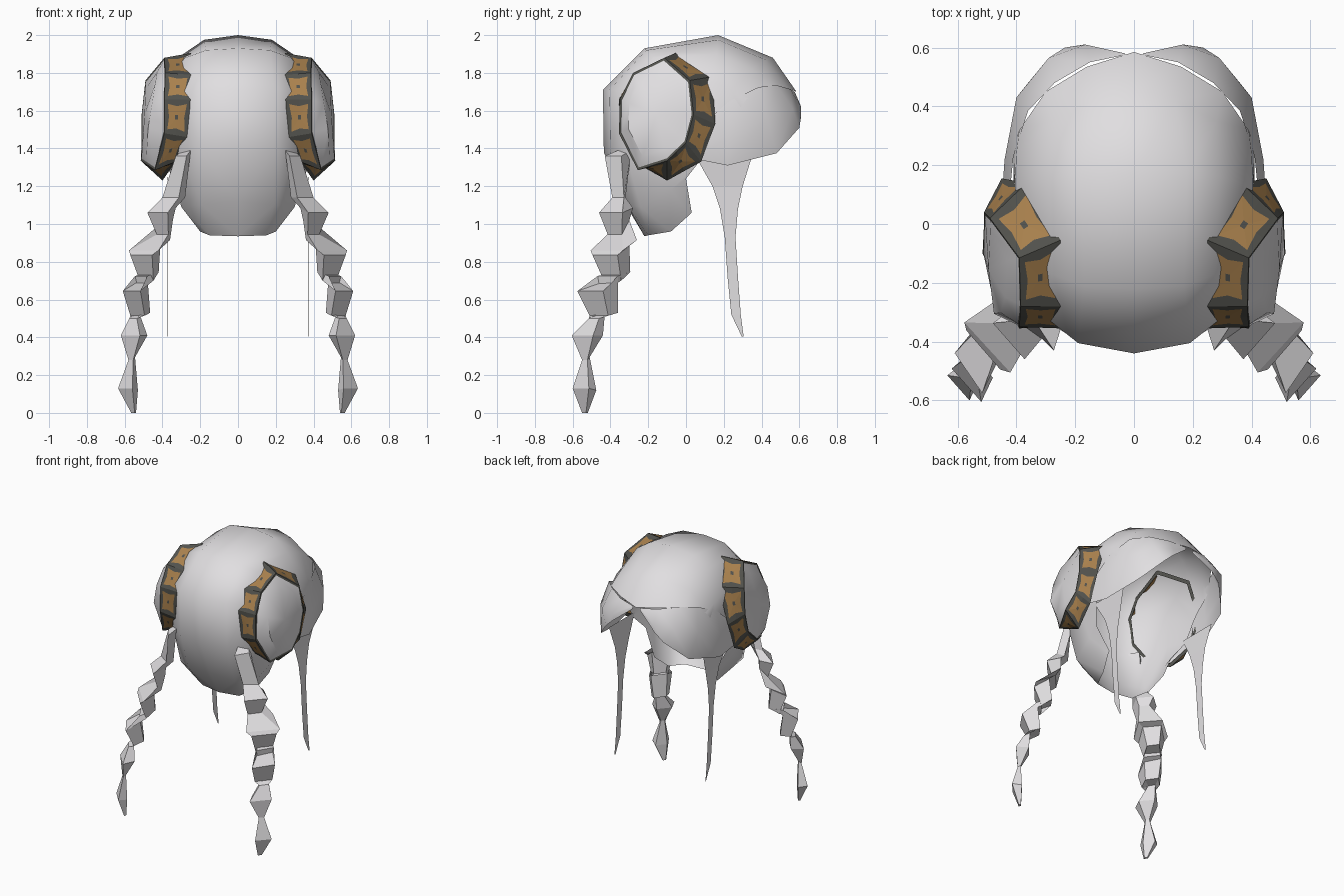
import bpy, bmesh, math
from mathutils import Vector as V

if "Cube" in bpy.data.objects:
    bpy.data.objects.remove(bpy.data.objects["Cube"])


def material(name, rgb):
    m = bpy.data.materials.new(name)
    m.diffuse_color = (*rgb, 1)
    m.use_nodes = True
    m.node_tree.nodes["Principled BSDF"].inputs["Base Color"].default_value = m.diffuse_color
    return m


HAIR = material("silver_hair", (0.75, 0.735, 0.75))
DARK = material("dark_grey_metal", (0.085, 0.085, 0.075))
GOLD = material("bronze_gold", (0.40, 0.22, 0.075))


def build(name, verts, faces, mats, idx=None, smooth=None):
    """Make one half from verts and faces, weld it and mirror it over x."""
    me = bpy.data.meshes.new(name)
    me.from_pydata([tuple(v) for v in verts], [], faces)
    for m in mats:
        me.materials.append(m)
    if idx:
        for p, i in zip(me.polygons, idx):
            p.material_index = i
    bm = bmesh.new()
    bm.from_mesh(me)
    bmesh.ops.remove_doubles(bm, verts=bm.verts, dist=0.0005)
    bmesh.ops.recalc_face_normals(bm, faces=bm.faces)
    bm.to_mesh(me)
    bm.free()
    ob = bpy.data.objects.new(name, me)
    bpy.context.collection.objects.link(ob)
    mod = ob.modifiers.new("mirror", 'MIRROR')
    mod.use_clip = True
    if smooth:
        bpy.ops.object.select_all(action='DESELECT')
        ob.select_set(True)
        bpy.context.view_layer.objects.active = ob
        bpy.ops.object.shade_smooth_by_angle(angle=math.radians(smooth))
    return ob


def loft(rows, closed=False):
    """Quads between equal rows of points."""
    n = len(rows[0])
    verts = [p for r in rows for p in r]
    faces = []
    for i in range(len(rows) - 1):
        for j in range(n if closed else n - 1):
            k = (j + 1) % n
            faces.append((i * n + j, i * n + k, (i + 1) * n + k, (i + 1) * n + j))
    return verts, faces


# Hair cap: rows run from nape over the crown to the brow, centre to side
cap = [
    [(0, -.22, .935), (0, -.33, 1.12), (0, -.435, 1.38), (0, -.44, 1.71),
     (0, -.22, 1.93), (0, .17, 2.0), (0, .46, 1.88), (0, .585, 1.70)],
    [(.15, -.20, .94), (.19, -.31, 1.10), (.19, -.40, 1.38), (.19, -.405, 1.71),
     (.17, -.21, 1.92), (.18, .17, 1.975), (.14, .42, 1.87), (.16, .535, 1.72)],
    [(.20, -.08, .96), (.30, -.24, 1.09), (.31, -.32, 1.38), (.31, -.31, 1.70),
     (.28, -.17, 1.88), (.29, .16, 1.90), (.28, .35, 1.82), (.30, .45, 1.73)],
    [(.24, .02, 1.05), (.32, -.08, 1.18), (.38, -.10, 1.38), (.39, -.10, 1.60),
     (.39, -.03, 1.74), (.405, .13, 1.75), (.40, .24, 1.71), (.39, .32, 1.66)],
    [(.24, .03, 1.06), (.33, 0, 1.24), (.385, .07, 1.33), (.405, .09, 1.40),
     (.41, .13, 1.48), (.41, .18, 1.54), (.41, .23, 1.58), (.40, .29, 1.62)],
]
build("hair_cap", *loft(cap), [HAIR], smooth=50)

# Swept fringe: a leaf-shaped sheet from the centre parting to the ear
upper = [(.03, .575, 1.70), (.15, .55, 1.715), (.27, .48, 1.735),
         (.36, .385, 1.725), (.41, .23, 1.65), (.425, .08, 1.52)]
middle = [(.03, .58, 1.69), (.165, .61, 1.62), (.29, .565, 1.61),
          (.40, .43, 1.56), (.44, .22, 1.47), (.45, .08, 1.42)]
lower = [(.03, .575, 1.68), (.17, .61, 1.57), (.235, .60, 1.51),
         (.36, .48, 1.375), (.43, .22, 1.31), (.44, .07, 1.34)]
build("fringe", *loft([upper, middle, lower]), [HAIR], smooth=50)

# Flat hanging lock in front of each ear: (back y, front y, z)
lock = [(.05, .35, 1.36), (.14, .30, 1.20), (.18, .275, 1.08), (.205, .262, .93),
        (.22, .275, .72), (.24, .29, .52), (.295, .305, .405)]
rows = [[(.385 if z > 1.3 else .37, a, z), (.385 if z > 1.3 else .372, b, z)]
        for a, b, z in lock]
build("side_lock", *loft(rows), [HAIR])

# Braid: four-cornered sections, outer limit (x, y, z) and inner limit (x, y, z)
braid = [
    (.33, -.43, 1.36, .25, -.29, 1.39), (.40, -.39, 1.14, .28, -.32, 1.14),
    (.48, -.46, 1.06, .33, -.28, 1.085), (.43, -.415, .945, .345, -.30, 1.02),
    (.577, -.505, .86, .36, -.26, .915), (.57, -.495, .835, .41, -.30, .90),
    (.52, -.435, .70, .42, -.295, .745), (.61, -.575, .645, .48, -.36, .725),
    (.57, -.51, .515, .465, -.36, .53), (.575, -.515, .50, .52, -.43, .52),
    (.62, -.605, .41, .48, -.44, .41), (.58, -.55, .28, .545, -.51, .295),
    (.635, -.60, .13, .53, -.475, .12), (.565, -.55, 0, .54, -.52, 0)]
rows = []
for xo, yo, zo, xi, yi, zi in braid:
    cx, cy = (xo + xi) / 2, (yo + yi) / 2
    s = .22 * (xo - xi)
    rows.append([(xo, cy + s, zo), (cx - s, yo, zo), (xi, cy, zi), (cx, yi, zi)])
verts, faces = loft(rows, closed=True)
n = len(verts)
build("braid", verts, faces + [(0, 1, 2, 3), (n - 4, n - 3, n - 2, n - 1)], [HAIR])

# Ornament band round each bun: head-side rim and outward rim
head_rim = [V(p) for p in [
    (.25, -.055, 1.905), (.365, .14, 1.78), (.45, .155, 1.53), (.45, .08, 1.33),
    (.40, -.10, 1.23), (.33, -.27, 1.33), (.27, -.345, 1.46), (.25, -.355, 1.66),
    (.25, -.28, 1.79)]]
out_rim = [V(p) for p in [
    (.39, -.115, 1.88), (.49, .02, 1.76), (.51, .04, 1.58), (.51, 0, 1.43),
    (.515, -.10, 1.335), (.44, -.255, 1.285), (.39, -.355, 1.48), (.39, -.35, 1.66),
    (.385, -.28, 1.80)]]
N = len(out_rim)
centre = sum(out_rim, V()) / N
head_centre = sum(head_rim, V()) / N


def loop(c, m):
    """Eight points in panel space: corners at c, side middles at m."""
    return [(-c, -c), (0, -m), (c, -c), (m, 0), (c, c), (0, m), (-c, c), (-m, 0)]


verts, faces, idx = [], [], []
for i in range(N):
    j = (i + 1) % N
    a, b, c, d = head_rim[i], head_rim[j], out_rim[j], out_rim[i]
    base = len(verts)
    # Dark edge, gold star and dark centre stud
    for ring in (loop(.5, .5), loop(.37, .31), loop(.06, .06)):
        for u, v in ring:
            verts.append(a.lerp(b, u + .5).lerp(d.lerp(c, u + .5), v + .5))
    for r in range(2):
        for k in range(8):
            m = (k + 1) % 8
            faces.append((base + r * 8 + k, base + r * 8 + m,
                          base + r * 8 + 8 + m, base + r * 8 + 8 + k))
            idx.append(r)
    faces.append(tuple(base + 16 + k for k in range(8)))
    idx.append(0)
    # Dark lips turning in towards the bun and the head
    for p, q, mid in ((d, c, centre), (a, b, head_centre)):
        s = len(verts)
        verts += [p, q, q.lerp(mid, .08), p.lerp(mid, .08)]
        faces.append((s, s + 1, s + 2, s + 3))
        idx.append(0)
build("bun_band", verts, faces, [DARK, GOLD], idx)

# Bun: low dome in the band, bulging most at its lower front
rows = [[p.lerp(centre, .05) for p in out_rim], []]
for p in out_rim:
    q = p.lerp(centre, .25)
    q.x = max(q.x + .01, .485 - .16 * max(0, q.z - 1.45))
    rows[1].append(q)
verts, faces = loft(rows, closed=True)
verts.append(V((.495, centre.y, centre.z)))
faces += [(N + k, N + (k + 1) % N, 2 * N) for k in range(N)]
build("hair_bun", verts, faces, [HAIR], smooth=40)
